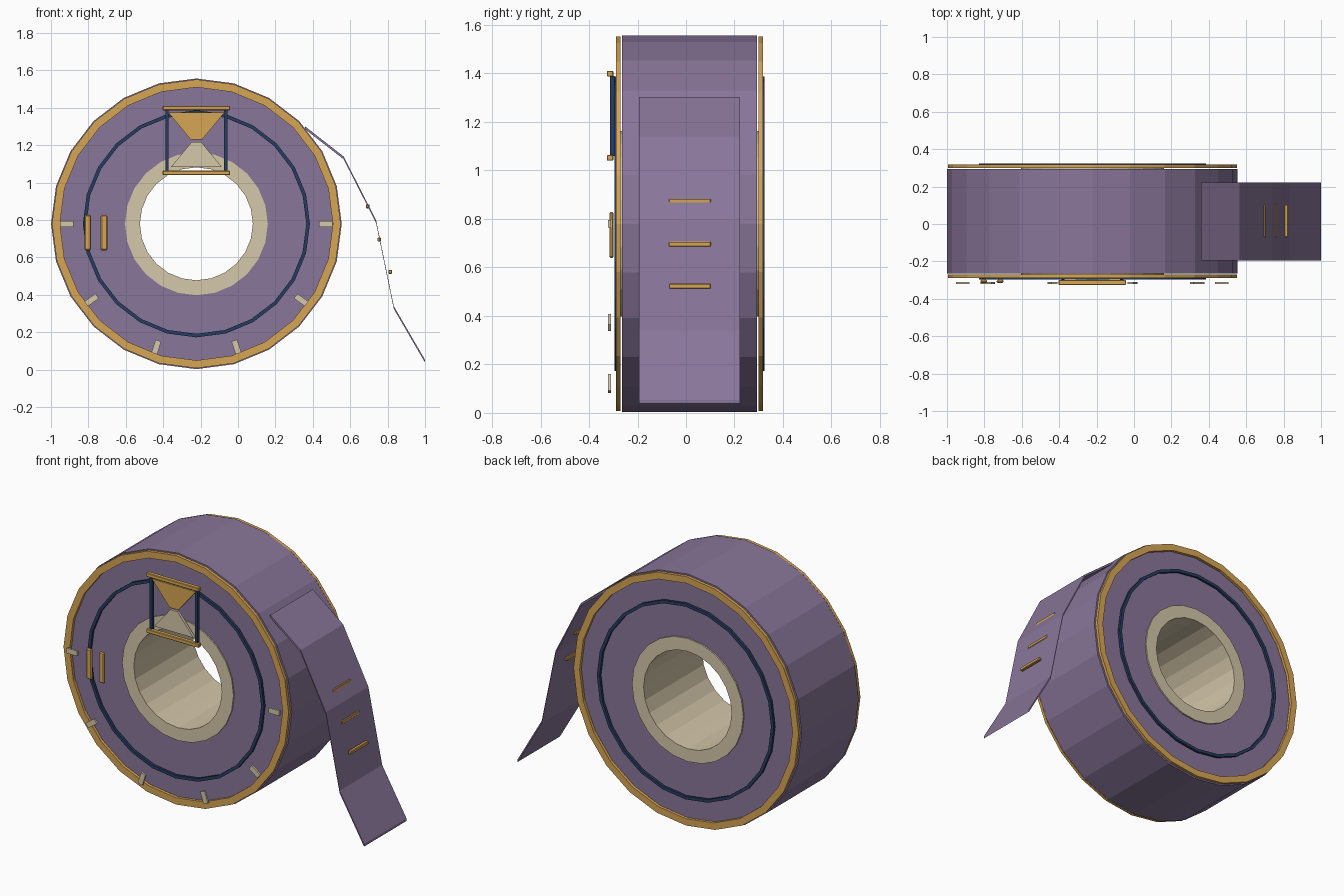
import bpy, bmesh, math

if "Cube" in bpy.data.objects:
    bpy.data.objects.remove(bpy.data.objects["Cube"])

CX, CZ = -0.2225, 0.78   # roll axis
CY = 0.0145              # middle of the roll width


def mat(name, rgb):
    m = bpy.data.materials.new(name)
    m.diffuse_color = (*rgb, 1)
    m.use_nodes = True
    m.node_tree.nodes["Principled BSDF"].inputs["Base Color"].default_value = m.diffuse_color
    return m


PURPLE = mat("purple", (0.25, 0.18, 0.32))
GOLD = mat("gold", (0.68, 0.38, 0.09))
CREAM = mat("cream", (0.66, 0.57, 0.40))
NAVY = mat("navy", (0.02, 0.045, 0.12))


def finish(name, bm, material):
    bmesh.ops.recalc_face_normals(bm, faces=bm.faces)
    me = bpy.data.meshes.new(name)
    bm.to_mesh(me)
    bm.free()
    me.materials.append(material)
    ob = bpy.data.objects.new(name, me)
    bpy.context.collection.objects.link(ob)
    return ob


def ring(name, r_in, r_out, y0, y1, material, n=24):
    """Flat-sided tube around the roll axis."""
    bm = bmesh.new()
    loops = []
    for i in range(n):
        a = 2 * math.pi * i / n
        c, s = math.cos(a), math.sin(a)
        loops.append([bm.verts.new((CX + r * c, y, CZ + r * s))
                      for r, y in ((r_in, y0), (r_out, y0), (r_out, y1), (r_in, y1))])
    for i in range(n):
        p, q = loops[i], loops[(i + 1) % n]
        for k in range(4):
            j = (k + 1) % 4
            bm.faces.new((p[k], p[j], q[j], q[k]))
    return finish(name, bm, material)


def prism(name, pts, y0, y1, material):
    """Outline in the xz plane extruded along y."""
    bm = bmesh.new()
    face = bm.faces.new([bm.verts.new((x, y0, z)) for x, z in pts])
    ext = bmesh.ops.extrude_face_region(bm, geom=[face])["geom"]
    bmesh.ops.translate(bm, vec=(0, y1 - y0, 0),
                        verts=[v for v in ext if isinstance(v, bmesh.types.BMVert)])
    return finish(name, bm, material)


def box(name, x0, x1, y0, y1, z0, z1, material, bevel=0):
    ob = prism(name, [(x0, z0), (x1, z0), (x1, z1), (x0, z1)], y0, y1, material)
    if bevel:
        b = ob.modifiers.new("bevel", 'BEVEL')
        b.width, b.segments = bevel, 1
    return ob


# Roll body and core
ring("tape_roll", 0.375, 0.777, -0.264, 0.293, PURPLE)
ring("core_tube", 0.302, 0.382, -0.272, 0.302, CREAM)

# Rim and thin line rings on both faces
for side, s in (("front", -1), ("back", 1)):
    ring(side + "_rim", 0.73, 0.772, CY + s * 0.285, CY + s * 0.303, GOLD)
    ring(side + "_line_ring", 0.588, 0.607, CY + s * 0.295, CY + s * 0.31, NAVY)

# Loose end of the tape
path = [(0.357, 1.302), (0.565, 1.14), (0.738, 0.80), (0.833, 0.34), (1.0, 0.053)]
t = 0.015
bm = bmesh.new()
rows = [[bm.verts.new((x, y, z + dz)) for y, dz in
         ((-0.194, 0), (0.223, 0), (0.223, -t), (-0.194, -t))] for x, z in path]
for p, q in zip(rows, rows[1:]):
    for k in range(4):
        j = (k + 1) % 4
        bm.faces.new((p[k], p[j], q[j], q[k]))
bm.faces.new(rows[0])
bm.faces.new(rows[-1])
finish("loose_tape_end", bm, PURPLE)

# Gold dashes across the loose end
for i, (x, z) in enumerate(((0.694, 0.873), (0.755, 0.696), (0.814, 0.523))):
    box(f"tape_dash_{i + 1}", x - 0.01, x + 0.01, -0.071, 0.103, z - 0.01, z + 0.01,
        GOLD, 0.003)

# Hourglass: bars, posts, two sand wedges
for name, z in (("top", 1.399), ("bottom", 1.052)):
    box(f"hourglass_{name}_bar", CX - 0.18, CX + 0.18, -0.326, -0.30,
        z - 0.012, z + 0.012, GOLD, 0.003)
for name, s in (("left", -1), ("right", 1)):
    x = CX + s * 0.157
    box(f"hourglass_{name}_post", x - 0.009, x + 0.009, -0.314, -0.294, 1.06, 1.39, NAVY)
for name, wide, zw, narrow, zn, m in (("upper", 0.15, 1.375, 0.03, 1.23, GOLD),
                                      ("lower", 0.135, 1.085, 0.025, 1.218, CREAM)):
    prism(f"hourglass_{name}_sand",
          [(CX - wide, zw), (CX + wide, zw), (CX + narrow, zn), (CX - narrow, zn)],
          -0.31, -0.294, m)

# Pause bars
for i, x in enumerate((-0.803, -0.716)):
    box(f"pause_bar_{i + 1}", x - 0.018, x + 0.018, -0.316, -0.298, 0.638, 0.828,
        GOLD, 0.006)

# Dial ticks round the lower half
for i in range(6):
    a = -math.pi * i / 5
    c, s = math.cos(a), math.sin(a)
    pts = [(CX + r * c - w * s, CZ + r * s + w * c)
           for r, w in ((0.656, -0.016), (0.729, -0.016), (0.729, 0.016), (0.656, 0.016))]
    prism(f"dial_tick_{i + 1}", pts, -0.321, -0.309, CREAM)
